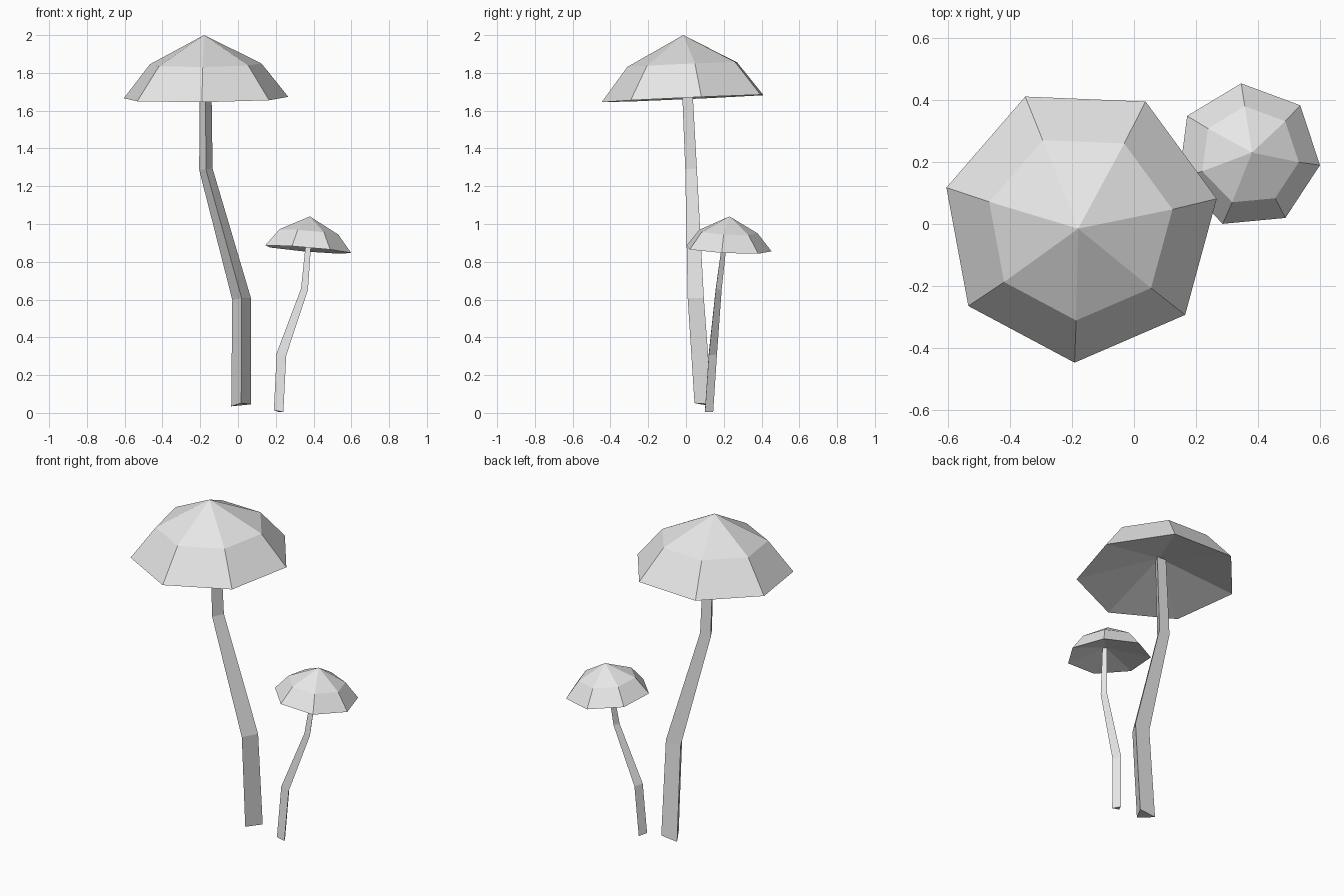
import bpy, bmesh
from math import sin, cos, radians, tau

cube = bpy.data.objects.get("Cube")
if cube:
    bpy.data.objects.remove(cube, do_unlink=True)

# One plain pale grey for everything
grey = bpy.data.materials.new("pale_grey")
grey.use_nodes = True
colour = (0.8, 0.8, 0.8, 1)
grey.diffuse_color = colour
grey.node_tree.nodes["Principled BSDF"].inputs["Base Color"].default_value = colour


def ring(bm, sides, centre, radius, phase, tilt):
    """Regular polygon of vertices, sheared in z by the tilt slopes."""
    cx, cy, cz = centre
    verts = []
    for i in range(sides):
        a = radians(phase) + tau * i / sides
        dx, dy = radius * cos(a), radius * sin(a)
        verts.append(bm.verts.new((cx + dx, cy + dy, cz + tilt[0] * dx + tilt[1] * dy)))
    return verts


def bridge(bm, low, high):
    for i in range(len(low)):
        j = (i + 1) % len(low)
        bm.faces.new((low[i], low[j], high[j], high[i]))


def fan(bm, loop, tip):
    tip = bm.verts.new(tip)
    for i in range(len(loop)):
        bm.faces.new((loop[i], loop[(i + 1) % len(loop)], tip))


def finish(bm, name):
    bmesh.ops.recalc_face_normals(bm, faces=bm.faces)
    mesh = bpy.data.meshes.new(name)
    bm.to_mesh(mesh)
    bm.free()
    mesh.materials.append(grey)
    bpy.context.collection.objects.link(bpy.data.objects.new(name, mesh))


def make_cap(name, rim, shoulder, tip, hollow, phase, tilt):
    """Seven-sided faceted dome with a hollow cone underneath."""
    bm = bmesh.new()
    outer = ring(bm, 7, rim[:3], rim[3], phase, tilt)
    middle = ring(bm, 7, shoulder[:3], shoulder[3], phase, tilt)
    bridge(bm, outer, middle)
    fan(bm, middle, tip)
    fan(bm, outer, hollow)
    finish(bm, name)


def make_stem(name, sections, phase):
    """Three-sided bent stem; each section is x, y, z, radius, tilt."""
    bm = bmesh.new()
    rings = [ring(bm, 3, s[:3], s[3], phase, s[4]) for s in sections]
    for low, high in zip(rings, rings[1:]):
        bridge(bm, low, high)
    bm.faces.new(rings[0])
    bm.faces.new(rings[-1])
    finish(bm, name)


# Tall mushroom
make_cap("tall_cap", (-0.173, 0, 1.665, 0.447), (-0.174, -0.008, 1.845, 0.303),
         (-0.18, -0.015, 2.0), (-0.172, 0.01, 1.78), 10.5, (0.01, 0.045))
make_stem("tall_stem", [
    (0.017, 0.106, 0.044, 0.061, (0.1, -0.13)),
    (0.019, 0.066, 0.605, 0.057, (0.1, -0.05)),
    (-0.17, 0.037, 1.29, 0.041, (0.1, 0)),
    (-0.172, 0.013, 1.77, 0.036, (0, 0))], -90)

# Short mushroom
make_cap("short_cap", (0.367, 0.22, 0.865, 0.234), (0.372, 0.22, 0.957, 0.16),
         (0.38, 0.23, 1.04), (0.375, 0.205, 0.925), -7.5, (-0.085, -0.05))
make_stem("short_stem", [
    (0.215, 0.115, 0.008, 0.029, (-0.2, -0.1)),
    (0.23, 0.135, 0.31, 0.029, (-0.25, 0)),
    (0.352, 0.168, 0.655, 0.021, (-0.2, 0)),
    (0.375, 0.202, 0.92, 0.016, (0, 0))], 90)
